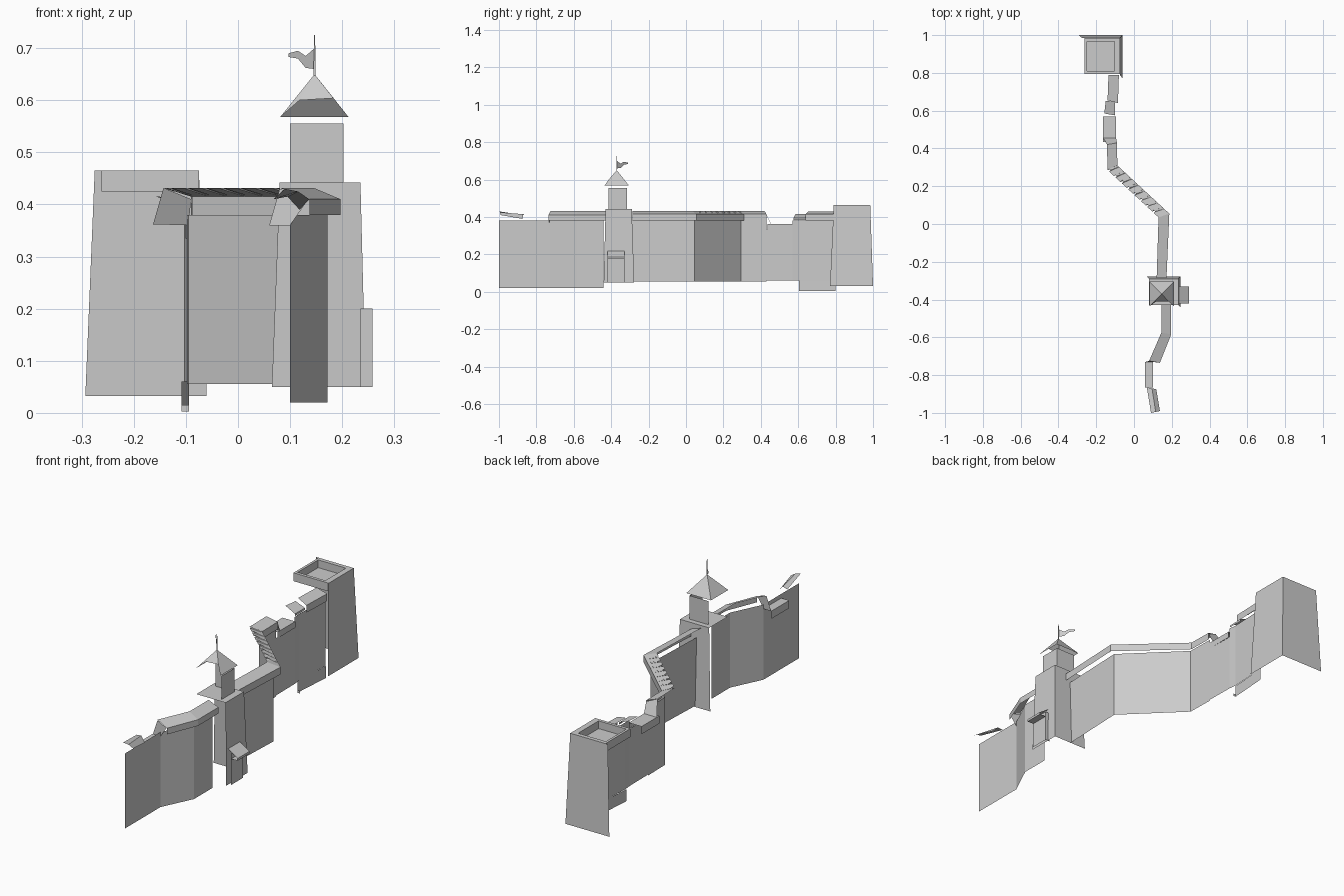
import bpy
from mathutils import Vector

cube = bpy.data.objects.get("Cube")
if cube:
    bpy.data.objects.remove(cube, do_unlink=True)

stone = bpy.data.materials.new("grey stone")
stone.use_nodes = True
GREY = (0.6, 0.6, 0.6, 1)
stone.diffuse_color = GREY
stone.node_tree.nodes["Principled BSDF"].inputs["Base Color"].default_value = GREY


def sheet(name, *rows, closed=False, cap=False):
    """Quad surface lofted through rows of points; cap fills the last row."""
    n = len(rows[0])
    verts = [p for row in rows for p in row]
    faces = []
    for r in range(len(rows) - 1):
        for i in range(n if closed else n - 1):
            j = (i + 1) % n
            faces.append((r * n + i, r * n + j, (r + 1) * n + j, (r + 1) * n + i))
    if cap:
        faces.append(tuple(range((len(rows) - 1) * n, len(rows) * n)))
    mesh = bpy.data.meshes.new(name)
    mesh.from_pydata(verts, [], faces)
    mesh.materials.append(stone)
    obj = bpy.data.objects.new(name, mesh)
    bpy.context.collection.objects.link(obj)
    return obj


def at(path, z):
    return [(x, y, z) for x, y in path]


def rect(x0, x1, y0, y1, z):
    """Counter-clockwise rectangle."""
    return [(x0, y0, z), (x1, y0, z), (x1, y1, z), (x0, y1, z)]


def outer_walls(name, low, high):
    """Only the two outward sides (+x and +y) of a tower."""
    return sheet(name, low[1:], high[1:])


def parapet(name, outer, inner, low, base, top):
    """Outer fascia, then a roof sloping up to the inner edge."""
    return sheet(name, at(outer, low), at(outer, base), at(inner, top))


# Curtain walls: single outward-facing sheets
front_path = [(.10, -1), (.10, -.73), (.172, -.58), (.172, -.44)]
sheet("front_wall", at(front_path, .02), at(front_path, .38))
low_path = [(.10, -1), (.10, -.87)]
middle_path = [(.145, -.29), (.158, .045), (-.095, .295), (-.098, .43)]
sheet("middle_wall", at(middle_path, .055), at(middle_path, .38))
gap_path = [(-.098, .43), (-.10, .57)]
sheet("gap_wall", at(gap_path, .06), at(gap_path, .335))
rear_path = [(-.10, .57), (-.104, .61), (-.096, .80)]
sheet("rear_wall", at(rear_path, .06), at(rear_path, .38))
foot_path = [(-.108, .605), (-.094, .80)]
sheet("rear_wall_foot", at(foot_path, .003), at(foot_path, .06))
sheet("rear_foot_edge", [(-.108, .605, .003), (-.094, .605, .003)],
      [(-.108, .605, .015), (-.094, .605, .015)])

# Sloping wall-walk roofs
sheet("front_end_roof", [(.137, -.99, .41), (.118, -.875, .39)],
      [(.115, -.995, .425), (.095, -.87, .415)],
      [(.09, -1, .43), (.068, -.865, .41)])
parapet("front_roof", [(.137, -.735), (.197, -.585), (.197, -.43)],
        [(.08, -.725), (.145, -.575), (.145, -.43)], .38, .41, .432)

# Middle roof with a notched inner edge along the diagonal
outer_a, outer_b = Vector((.187, .055)), Vector((-.088, .31))
inner_a, inner_b = Vector((.13, .035)), Vector((-.14, .285))
inward = Vector((-.7, -.7)) * .011
outer, inner = [(.172, -.285)], [(.12, -.285)]
TEETH = 8
for k in range(TEETH):
    for t, push in ((0, 0), (.75, 0), (.76, 1), (.99, 1)):
        f = (k + t) / TEETH
        outer.append(tuple(outer_a.lerp(outer_b, f)))
        inner.append(tuple(inner_a.lerp(inner_b, f) - inward * push))
outer += [tuple(outer_b), (-.09, .43)]
inner += [tuple(inner_b), (-.143, .42)]
parapet("middle_roof", outer, inner, .38, .415, .432)
parapet("rear_roof", [(-.10, .575), (-.10, .65)],
        [(-.157, .585), (-.15, .65)], .385, .395, .415)
parapet("rear_end_roof", [(-.085, .64), (-.08, .79)],
        [(-.14, .655), (-.135, .79)], .38, .415, .43)

# Lowered shelters over the two dips in the wall
for name, x0, x1, y0, y1, z in (("front_dip_roof", .058, .10, -.865, -.73, .36),
                                ("rear_dip_roof", -.163, -.095, .435, .57, .362)):
    sheet(name, [(x1, y0, z - .03), (x1, y1, z - .03)],
          [(x1, y0, z), (x1, y1, z)], [(x0, y0, z), (x0, y1, z)],
          [(x0, y0, z - .037), (x0, y1, z - .037)])
sheet("front_roof_bend", [(.10, -.73, .36), (.135, -.735, .41)],
      [(.06, -.73, .36), (.08, -.725, .43)])
sheet("rear_roof_bend", [(-.09, .43, .41), (-.095, .455, .36)],
      [(-.143, .42, .432), (-.163, .455, .362)])

# Rear square tower with sunken top
outer_walls("rear_tower", rect(-.293, -.06, .77, 1, .032),
            rect(-.275, -.075, .79, .985, .465))
sheet("rear_tower_parapet", rect(-.262, -.075, .795, .985, .425),
      rect(-.262, -.075, .795, .985, .465), rect(-.25, -.103, .81, .965, .465),
      rect(-.25, -.103, .81, .965, .428), closed=True, cap=True)

# Gate tower, its roof slab and turret
outer_walls("gate_tower", rect(.065, .245, -.44, -.277, .05),
            rect(.08, .235, -.43, -.29, .442))
sheet("gate_tower_top", [(.08, -.43, .442), (.235, -.43, .442)],
      [(.08, -.29, .442), (.235, -.29, .442)])
outer_walls("turret", rect(.10, .202, -.415, -.315, .442),
            rect(.10, .202, -.415, -.315, .555))

# Pointed turret roof, open beneath, with a notch in the front slope
apex = (.147, -.37, .65)
sheet("turret_roof", [(.212, -.436, .568), (.212, -.305, .568),
                      (.081, -.305, .568), (.081, -.436, .568)], [apex] * 4)
sheet("turret_roof_front", [(.081, -.436, .568), (.118, -.41, .60),
                            (.183, -.41, .604), (.212, -.436, .568)], [apex] * 4)

# Pole and waving pennant
sheet("flag_pole", rect(.145, .149, -.372, -.368, .645),
      rect(.146, .148, -.371, -.369, .725), closed=True, cap=True)
sheet("pennant", [(.147, -.37, .66), (.13, -.35, .662), (.115, -.332, .68), (.097, -.31, .683)],
      [(.147, -.37, .70), (.13, -.35, .685), (.115, -.332, .695), (.097, -.31, .69)])

# Small lean-to on the gate tower
outer_walls("lean_to", rect(.235, .258, -.42, -.33, .05), rect(.235, .258, -.42, -.33, .20))
sheet("lean_to_roof", [(.292, -.42, .175), (.292, -.33, .175)],
      [(.292, -.42, .186), (.292, -.33, .186)], [(.238, -.42, .22), (.238, -.33, .22)])
sheet("lean_to_eave", [(.258, -.42, .175), (.258, -.33, .175)],
      [(.292, -.42, .175), (.292, -.33, .175)])
